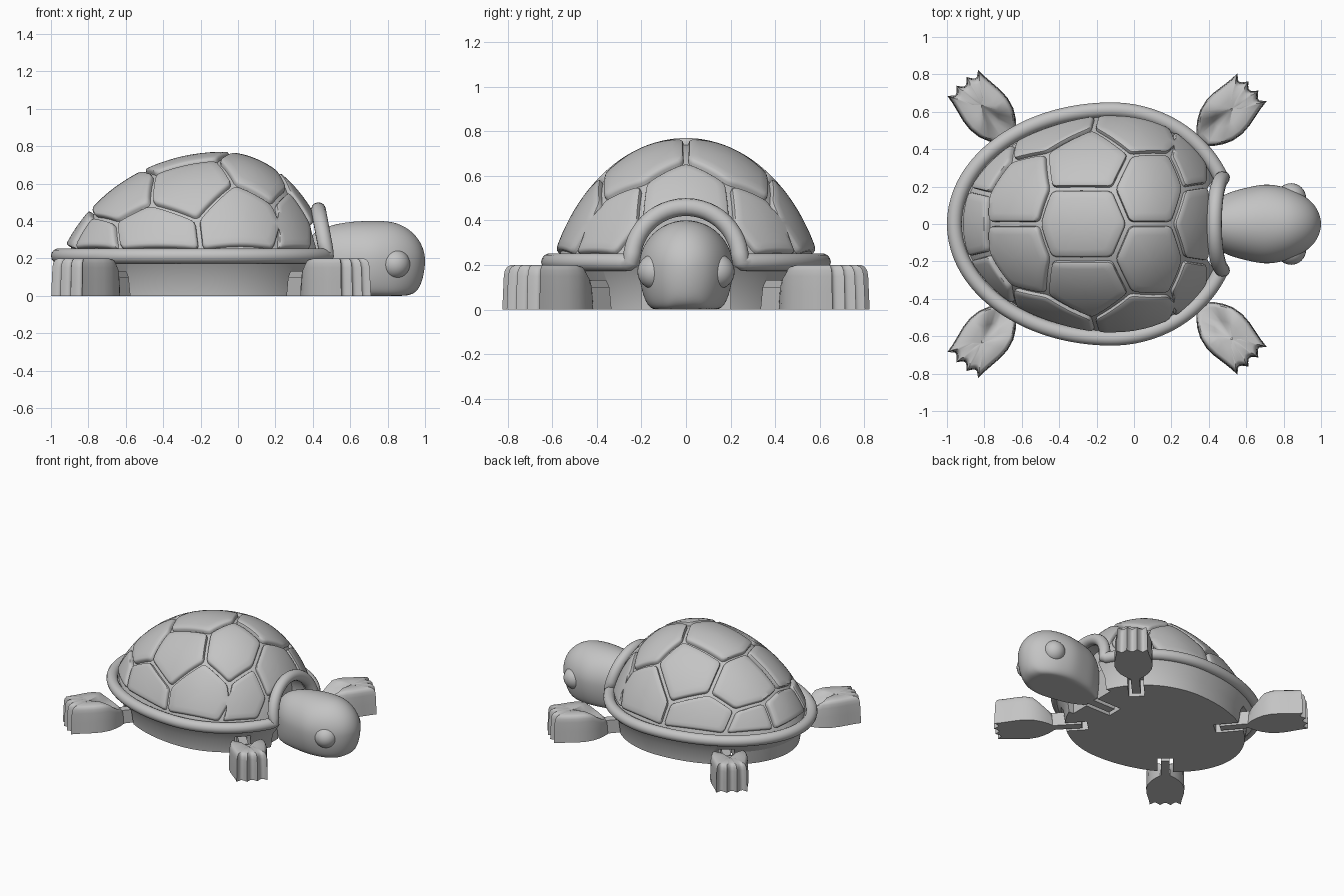
import bpy, bmesh, math
from mathutils import Vector, Matrix

cube = bpy.data.objects.get("Cube")
if cube:
    bpy.data.objects.remove(cube, do_unlink=True)

grey = bpy.data.materials.new("plain_grey")
grey.use_nodes = True
grey.diffuse_color = (0.55, 0.55, 0.55, 1)
grey.node_tree.nodes["Principled BSDF"].inputs["Base Color"].default_value = (0.55, 0.55, 0.55, 1)


def finish(name, bm):
    bmesh.ops.recalc_face_normals(bm, faces=bm.faces)
    mesh = bpy.data.meshes.new(name)
    bm.to_mesh(mesh)
    bm.free()
    mesh.materials.append(grey)
    obj = bpy.data.objects.new(name, mesh)
    bpy.context.collection.objects.link(obj)
    return obj


def activate(obj):
    bpy.ops.object.select_all(action='DESELECT')
    obj.select_set(True)
    bpy.context.view_layer.objects.active = obj


def smooth(obj, angle=35):
    activate(obj)
    bpy.ops.object.shade_smooth_by_angle(angle=math.radians(angle))


def cut(obj, cutter):
    mod = obj.modifiers.new("cut", 'BOOLEAN')
    mod.operation, mod.solver, mod.object = 'DIFFERENCE', 'EXACT', cutter
    activate(obj)
    bpy.ops.object.modifier_apply(modifier=mod.name)


def loft(bm, rings):
    """Skin closed loops of points and fan both ends shut."""
    loops = [[bm.verts.new(p) for p in ring] for ring in rings]
    n = len(loops[0])
    for a, b in zip(loops, loops[1:]):
        for i in range(n):
            bm.faces.new((a[i], a[(i + 1) % n], b[(i + 1) % n], b[i]))
    for loop in (loops[0], loops[-1]):
        mid = bm.verts.new(sum((v.co for v in loop), Vector()) / n)
        for i in range(n):
            bm.faces.new((loop[i], loop[(i + 1) % n], mid))


def box(bm, lo, hi, matrix=Matrix()):
    lo, hi = Vector(lo), Vector(hi)
    place = matrix @ Matrix.Translation((lo + hi) / 2) @ Matrix.Diagonal((*(hi - lo), 1))
    bmesh.ops.create_cube(bm, size=1, matrix=place)


def oval(scale, z, inset=0.0, n=96):
    """Egg-shaped outline of the shell edge, longer towards the tail."""
    pts = []
    for i in range(n):
        a = math.tau * i / n
        length = 0.68 if math.cos(a) > 0 else 0.88
        pts.append(Vector((-0.12 + (length - inset) * scale * math.cos(a),
                           (0.65 - inset) * scale * math.sin(a), z)))
    return pts


# Dome surface: an egg-shaped cap
CENTRE, WIDE, HIGH = Vector((-0.08, 0, -0.1)), 0.645, 0.87


def radius_x(dx):
    return 0.62 if dx > 0 else 0.93


def project(p, k=1.0):
    d = p - CENTRE
    f = math.sqrt((d.x / radius_x(d.x)) ** 2 + (d.y / WIDE) ** 2 + (d.z / HIGH) ** 2)
    return CENTRE + d * (k / f)


def top(x, y):
    dx = x - CENTRE.x
    r = 1 - (dx / radius_x(dx)) ** 2 - (y / WIDE) ** 2
    return Vector((x, y, CENTRE.z + HIGH * math.sqrt(max(r, 0))))


def side(x, z):
    dx = x - CENTRE.x
    r = 1 - (dx / radius_x(dx)) ** 2 - ((z - CENTRE.z) / HIGH) ** 2
    return Vector((x, WIDE * math.sqrt(max(r, 0)), z))


bm = bmesh.new()
rings = []
for j in range(25):
    k = 0.965
    low = math.asin((0.2 - CENTRE.z) / (HIGH * k))
    phi = low + (math.pi / 2 - 0.02 - low) * j / 24
    ring = []
    for i in range(96):
        a = math.tau * i / 96
        ring.append(CENTRE + k * Vector((radius_x(math.cos(a)) * math.cos(a) * math.cos(phi),
                                         WIDE * math.sin(a) * math.cos(phi), HIGH * math.sin(phi))))
    rings.append(ring)
loft(bm, rings)
shell_dome = finish("shell_dome", bm)


# Raised shell plates with rounded edges
def outline(corners, gap):
    pts = []
    n = len(corners)
    for i, p in enumerate(corners):
        e1 = (corners[i - 1] - p).normalized()
        e2 = (corners[(i + 1) % n] - p).normalized()
        q = p + (e1 + e2) * gap / max(e1.cross(e2).length, 0.3)
        pts += [q + e1 * 0.02, q + (e1 + e2) * 0.006, q + e2 * 0.02]
    dense = []
    for i, p in enumerate(pts):
        q = pts[(i + 1) % len(pts)]
        steps = 8 if i % 3 == 2 else 1
        dense += [p.lerp(q, s / steps) for s in range(steps)]
    return dense


def plate(bm, corners):
    rings = [[project(p, k) for p in outline(corners, gap)]
             for gap, k in ((0.012, 0.945), (0.013, 0.982), (0.017, 0.994), (0.026, 1.0))]
    inner = outline(corners, 0.026)
    mid = sum(inner, Vector()) / len(inner)
    rings += [[project(mid.lerp(p, t)) for p in inner] for t in (0.8, 0.6, 0.4, 0.2, 0.05)]
    loft(bm, rings)


def flip(p):
    return Vector((p.x, -p.y, p.z))


crown_back, crown_front = top(-0.51, 0), top(-0.03, 0)
brow, tail = top(0.21, 0), top(-0.79, 0)
a, b = top(-0.45, 0.19), top(-0.11, 0.19)
c, d, e = top(-0.02, 0.375), side(-0.22, 0.41), top(-0.47, 0.385)
f, g = top(0.27, 0.19), top(0.19, 0.38)
h, m, t = side(0.24, 0.38), side(-0.66, 0.4), top(-0.78, 0.16)
arch = top(0.4, 0.21)
base = [side(x, 0.245) for x in (-0.89, -0.64, -0.2, 0.2, 0.4)]
half_plates = [[a, b, c, d, e], [crown_front, brow, f, g, c, b],
               [d, c, g, h, base[3], base[2]], [f, arch, base[4], base[3], h, g],
               [tail, crown_back, a, e, m, t], [m, e, d, base[2], base[1]],
               [t, m, base[1], base[0]]]
bm = bmesh.new()
for corners in half_plates:
    plate(bm, corners)
    plate(bm, [flip(p) for p in corners])
plate(bm, [crown_back, a, b, crown_front, flip(b), flip(a)])
plate(bm, [brow, f, arch, flip(arch), flip(f)])
plate(bm, [tail, t, base[0], flip(base[0]), flip(t)])
shell_plates = finish("shell_plates", bm)

# Neck opening cut through the front of the shell
bm = bmesh.new()
bmesh.ops.create_cone(bm, cap_ends=True, segments=64, radius1=0.225, radius2=0.225, depth=0.6,
                      matrix=Matrix.Translation((0.6, 0, 0.225)) @ Matrix.Rotation(math.pi / 2, 4, 'Y'))
opening = finish("neck_opening_cutter", bm)
opening.hide_render = True
for obj in (shell_dome, shell_plates):
    cut(obj, opening)
    smooth(obj, 40)

# Rolled rim that rises into an arch over the neck
path = [p for p in oval(1, 0.213, 0.04, 160) if p.x < 0 or abs(p.y) > 0.25]
path.sort(key=lambda p: math.atan2(p.y, p.x + 0.12) % math.tau)
for i in range(25):
    s = math.pi * i / 24
    path.append(Vector((0.475 - 0.045 * math.sin(s), -0.243 * math.cos(s), 0.22 + 0.24 * math.sin(s))))
curve = bpy.data.curves.new("shell_rim", 'CURVE')
curve.dimensions, curve.bevel_depth, curve.bevel_resolution = '3D', 0.04, 5
spline = curve.splines.new('POLY')
spline.points.add(len(path) - 1)
for point, p in zip(spline.points, path):
    point.co = (*p, 1)
spline.use_cyclic_u = True
curve.materials.append(grey)
shell_rim = bpy.data.objects.new("shell_rim", curve)
bpy.context.collection.objects.link(shell_rim)
activate(shell_rim)
bpy.ops.object.convert(target='MESH')
smooth(shell_rim, 60)

# Belly with slots for the neck and limbs
bm = bmesh.new()
loft(bm, [oval(0.85, 0), oval(0.87, 0.1), oval(0.95, 0.19), oval(0.93, 0.215)])
belly = finish("belly", bm)
limbs = {}
for sign, label in ((1, "left"), (-1, "right")):
    for end, x, y, angle in (("front", 0.36, 0.44, 47), ("back", -0.66, 0.45, 130)):
        limbs[f"{end}_{label}_leg"] = (Matrix.Translation((x, sign * y, 0))
                                       @ Matrix.Rotation(math.radians(sign * angle), 4, 'Z'))
slots = [((-0.24, -0.055, -0.1), (0.1, 0.055, 0.13), m) for m in limbs.values()]
slots += [((0.38, -0.2, -0.1), (0.7, 0.2, 0.4), Matrix()), ((0.17, -0.06, -0.1), (0.4, 0.06, 0.13), Matrix())]
for lo, hi, matrix in slots:
    bm = bmesh.new()
    box(bm, lo, hi, matrix)
    slot = finish("slot_cutter", bm)
    cut(belly, slot)
    bpy.data.objects.remove(slot, do_unlink=True)
bpy.data.objects.remove(opening, do_unlink=True)
smooth(belly, 25)

# Legs: flat-soled paddles with clawed tips and a hinge bar
edge = [(0, 0.035), (0.03, 0.065), (0.07, 0.095), (0.12, 0.12), (0.18, 0.132),
        (0.24, 0.13), (0.3, 0.12), (0.35, 0.112)]
tip = []
for i in range(31):
    s = 1 - 2 * i / 30
    tip.append((0.41 - 0.032 * abs(math.cos(1.5 * math.pi * s)) - 0.012 * s * s, 0.108 * s))
sole = edge + tip + [(u, -w) for u, w in reversed(edge)]
for name, matrix in limbs.items():
    bm = bmesh.new()
    rings = []
    for z, s in ((0, 1), (0.08, 0.985), (0.15, 0.97), (0.175, 0.95), (0.192, 0.9), (0.2, 0.82), (0.2, 0.4)):
        rings.append([matrix @ Vector((0.2 + (u - 0.2) * s, w * s, z * min(1, 0.55 + 3.5 * u)))
                      for u, w in sole])
    loft(bm, rings)
    box(bm, (-0.2, -0.03, 0), (0.04, 0.03, 0.1), matrix)
    smooth(finish(name, bm), 40)

# Head and neck, flat underneath
bm = bmesh.new()
rings = []
for x, w, up in ((0.36, 0.06, 0.1), (0.42, 0.12, 0.16), (0.5, 0.17, 0.19), (0.6, 0.195, 0.208),
                 (0.7, 0.217, 0.212), (0.78, 0.205, 0.212), (0.85, 0.185, 0.202), (0.92, 0.147, 0.165),
                 (0.97, 0.1, 0.11), (0.995, 0.045, 0.05), (1.0, 0.01, 0.01)):
    down = 0.3 if x < 0.8 else up * 1.45
    ring = []
    for i in range(32):
        s = math.tau * i / 32
        z = 0.19 + math.sin(s) * (up if math.sin(s) > 0 else down)
        ring.append((x, w * math.cos(s), max(0, z)))
    rings.append(ring)
loft(bm, rings)
head = finish("head", bm)
head.modifiers.new("soften", 'SUBSURF').levels = 2
head.modifiers["soften"].render_levels = 2
activate(head)
bpy.ops.object.modifier_apply(modifier="soften")
smooth(head, 40)
bm = bmesh.new()
box(bm, (0.2, -0.03, 0), (0.45, 0.03, 0.1))
finish("neck_bar", bm)

# Eyes
for sign, label in ((1, "left"), (-1, "right")):
    bm = bmesh.new()
    bmesh.ops.create_uvsphere(bm, u_segments=32, v_segments=16, radius=0.08,
                              matrix=Matrix.Translation((0.84, sign * 0.138, 0.17)))
    smooth(finish(label + "_eye", bm), 60)
